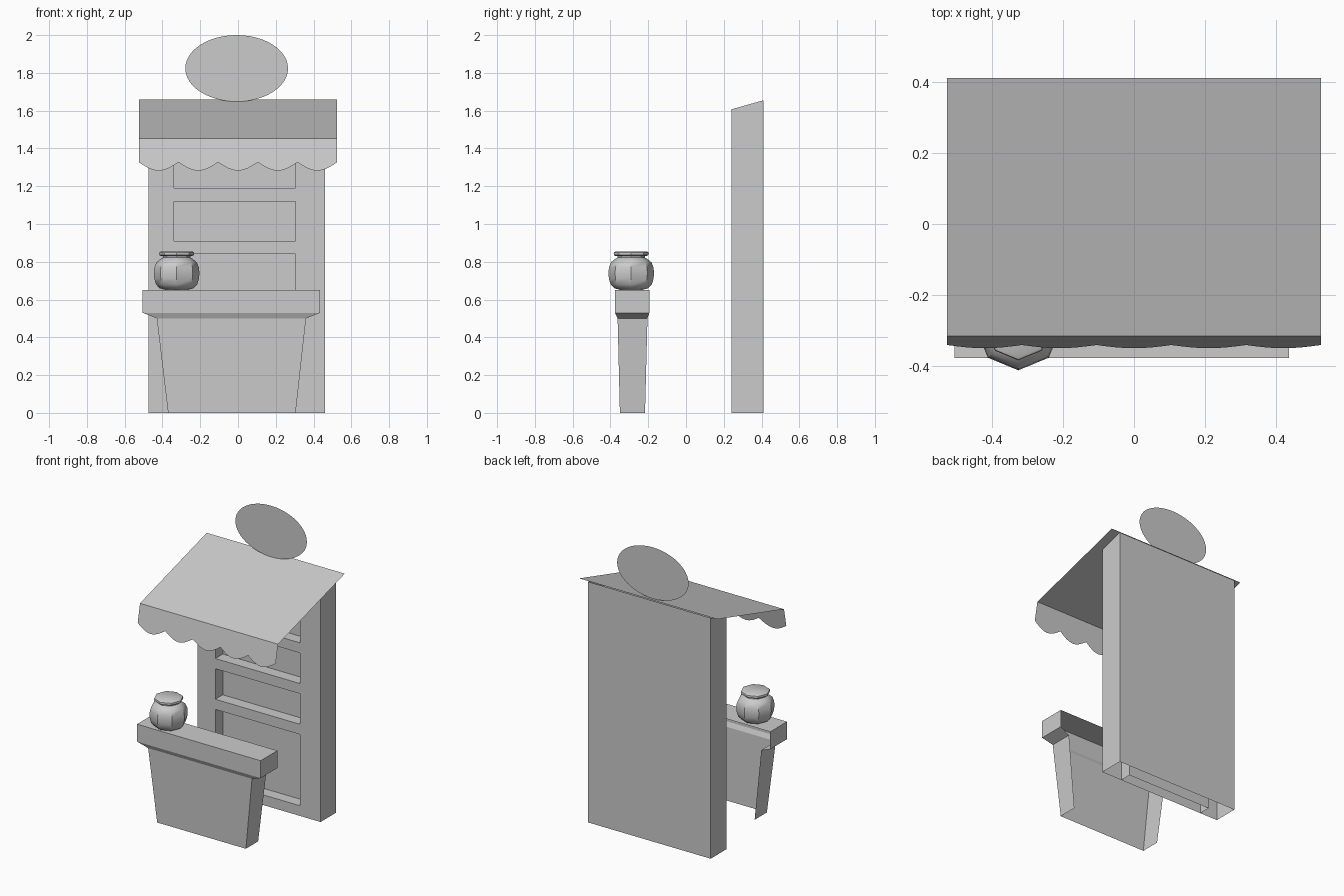
import bpy, math

if "Cube" in bpy.data.objects:
    bpy.data.objects.remove(bpy.data.objects["Cube"])


def mesh_object(name, verts, faces, smooth=False):
    me = bpy.data.meshes.new(name)
    me.from_pydata(verts, [], faces)
    me.update()
    ob = bpy.data.objects.new(name, me)
    bpy.context.collection.objects.link(ob)
    if smooth:
        bpy.ops.object.select_all(action='DESELECT')
        ob.select_set(True)
        bpy.context.view_layer.objects.active = ob
        bpy.ops.object.shade_smooth_by_angle(angle=math.radians(35))
    return ob


def panel(name, *corners):
    return mesh_object(name, corners, [tuple(range(len(corners)))])


# Booth shell: back, sides, jambs and recess panel (open underneath)
XL, XR, YF, YP, YB = -0.475, 0.46, 0.24, 0.32, 0.41
IL, IR = -0.34, 0.305
ZF, ZB = 1.607, 1.655
panel("booth_back", (XR, YB, 0), (XL, YB, 0), (XL, YB, ZB), (XR, YB, ZB))
panel("booth_side_left", (XL, YB, 0), (XL, YF, 0), (XL, YF, ZF), (XL, YB, ZB))
panel("booth_side_right", (XR, YF, 0), (XR, YB, 0), (XR, YB, ZB), (XR, YF, ZF))
panel("recess_back", (IL, YP, 0), (IR, YP, 0), (IR, YP, 1.4), (IL, YP, 1.4))
panel("jamb_left", (XL, YF, 0), (IL, YF, 0), (IL, YF, ZF), (XL, YF, ZF))
panel("jamb_right", (IR, YF, 0), (XR, YF, 0), (XR, YF, ZF), (IR, YF, ZF))
panel("jamb_inner_left", (IL, YF, 0), (IL, YP, 0), (IL, YP, 1.4), (IL, YF, 1.4))
panel("jamb_inner_right", (IR, YP, 0), (IR, YF, 0), (IR, YF, 1.4), (IR, YP, 1.4))

# Shelves and header: front, top and underside
for name, z0, z1 in (("recess_floor", 0, 0.07), ("shelf_low", 0.56, 0.63),
                     ("shelf_mid", 0.84, 0.91), ("shelf_high", 1.12, 1.19),
                     ("header", 1.40, ZF)):
    v = [(x, y, z) for y, z in ((YP, z0), (YF, z0), (YF, z1), (YP, z1)) for x in (IL, IR)]
    faces = [(2, 3, 5, 4)]
    if z0 > 0:
        faces.append((0, 1, 3, 2))
    if name != "header":
        faces.append((4, 5, 7, 6))
    mesh_object(name, v, faces)

# Counter: tapered shell, open at the back and underneath
rings = [(-0.37, 0.305, -0.35, -0.217, 0), (-0.43, 0.36, -0.362, -0.204, 0.50),
         (-0.505, 0.435, -0.376, -0.194, 0.53), (-0.505, 0.435, -0.376, -0.194, 0.65)]
v, f = [], []
for x0, x1, y0, y1, z in rings:
    v += [(x0, y1, z), (x0, y0, z), (x1, y0, z), (x1, y1, z)]
for r in range(3):
    for k in range(3):
        a = r * 4 + k
        f.append((a, a + 1, a + 5, a + 4))
f.append((12, 13, 14, 15))
mesh_object("counter", v, f)

# Awning sheet
AX, AY = 0.525, -0.315
panel("awning", (-AX, AY, 1.452), (AX, AY, 1.452), (AX, YB, 1.66), (-AX, YB, 1.66))

# Scalloped valance hanging from the awning's front edge
N, SEG = 5, 8
v, f = [], []
for i in range(N * SEG + 1):
    t = i / SEG
    x = -AX + 2 * AX * i / (N * SEG)
    low = 1.327 - 0.045 * math.sin(math.pi * (t % 1.0))
    for s in (0, 0.5, 1):
        z = 1.452 + (low - 1.452) * s
        v.append((x, AY - 0.2 * (1.452 - z), z))
for i in range(N * SEG):
    for k in range(2):
        a = i * 3 + k
        f.append((a, a + 1, a + 4, a + 3))
mesh_object("valance", v, f, True)

# Oval sign board, a flat sheet
n = 48
panel("sign_board", *[(-0.007 + 0.272 * math.cos(2 * math.pi * i / n), 0.37,
                       1.824 + 0.176 * math.sin(2 * math.pi * i / n)) for i in range(n)])


# Eight-sided jar and lid
def lathe(name, profile, cx, cy, sides=8):
    v = [(cx + r * math.cos(2 * math.pi * i / sides), cy + r * math.sin(2 * math.pi * i / sides), z)
         for r, z in profile for i in range(sides)]
    f = [(p * sides + i, p * sides + (i + 1) % sides,
          (p + 1) * sides + (i + 1) % sides, (p + 1) * sides + i)
         for p in range(len(profile) - 1) for i in range(sides)]
    f.append(tuple(reversed(range(sides))))
    f.append(tuple(range(len(v) - sides, len(v))))
    return mesh_object(name, v, f, True)


lathe("jar", [(0.055, 0.65), (0.09, 0.66), (0.109, 0.68), (0.118, 0.71), (0.121, 0.74),
              (0.118, 0.77), (0.107, 0.797), (0.085, 0.815), (0.073, 0.822), (0.073, 0.835)],
      -0.325, -0.29)
lathe("jar_lid", [(0.083, 0.831), (0.091, 0.835), (0.093, 0.843), (0.091, 0.850), (0.083, 0.855)],
      -0.325, -0.29)
